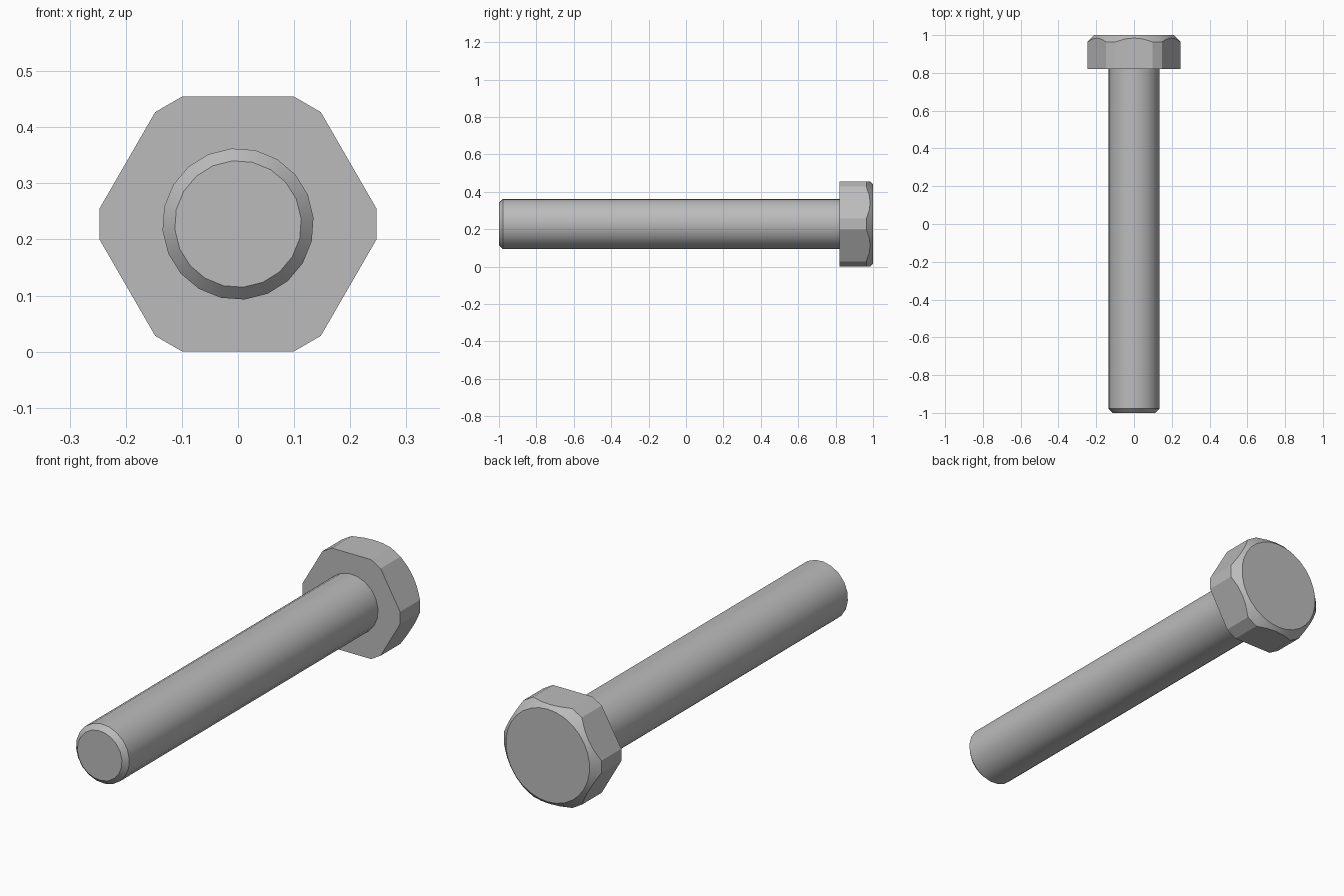
import bpy
import bmesh
from math import cos, sin, radians

if "Cube" in bpy.data.objects:
    bpy.data.objects.remove(bpy.data.objects["Cube"])

APOTHEM = 0.2275      # half the width across the flats, also the axis height
CORNER = 6.5          # half angle of each trimmed hexagon corner
FACE_RADIUS = 0.212   # round end face of the head

steel = bpy.data.materials.new("steel grey")
steel.use_nodes = True
grey = (0.5, 0.5, 0.5, 1)
steel.diffuse_color = grey
steel.node_tree.nodes["Principled BSDF"].inputs["Base Color"].default_value = grey


def loft(name, angles, rings, smooth_angle):
    """Join rings around the y axis; each ring maps an angle to (radius, y)."""
    bm = bmesh.new()
    loops = []
    for ring in rings:
        loop = []
        for a in angles:
            r, y = ring(a)
            loop.append(bm.verts.new((r * cos(radians(a)), y,
                                      APOTHEM + r * sin(radians(a)))))
        loops.append(loop)
    n = len(angles)
    for low, high in zip(loops, loops[1:]):
        for i in range(n):
            j = (i + 1) % n
            bm.faces.new((low[i], low[j], high[j], high[i]))
    bm.faces.new(loops[0])
    bm.faces.new(loops[-1])
    bmesh.ops.recalc_face_normals(bm, faces=bm.faces)
    mesh = bpy.data.meshes.new(name)
    bm.to_mesh(mesh)
    bm.free()
    obj = bpy.data.objects.new(name, mesh)
    bpy.context.collection.objects.link(obj)
    mesh.materials.append(steel)
    bpy.ops.object.select_all(action="DESELECT")
    obj.select_set(True)
    bpy.context.view_layer.objects.active = obj
    bpy.ops.object.shade_smooth_by_angle(angle=radians(smooth_angle))
    return obj


def hex_radius(a):
    """Distance from the axis to the hexagon's side at angle a."""
    return APOTHEM / cos(radians(a % 60 - 30))


# Hexagonal head with trimmed corners and a conical chamfer at the back
half_flat = 30 - CORNER
head_angles = [60 * k + 30 + half_flat * t
               for k in range(6) for t in (-1, -0.5, 0, 0.5, 1)]
loft("bolt_head", head_angles, [
    lambda a: (hex_radius(a), 0.82),
    lambda a: (hex_radius(a), 1 - (hex_radius(a) - FACE_RADIUS)),
    lambda a: (FACE_RADIUS, 1),
], 25)

# Round shank with a chamfered tip, seated inside the head
shank_angles = [5 + 18 * i for i in range(20)]
loft("bolt_shank", shank_angles, [
    lambda a: (0.113, -1),
    lambda a: (0.135, -0.978),
    lambda a: (0.135, 0.84),
], 30)
